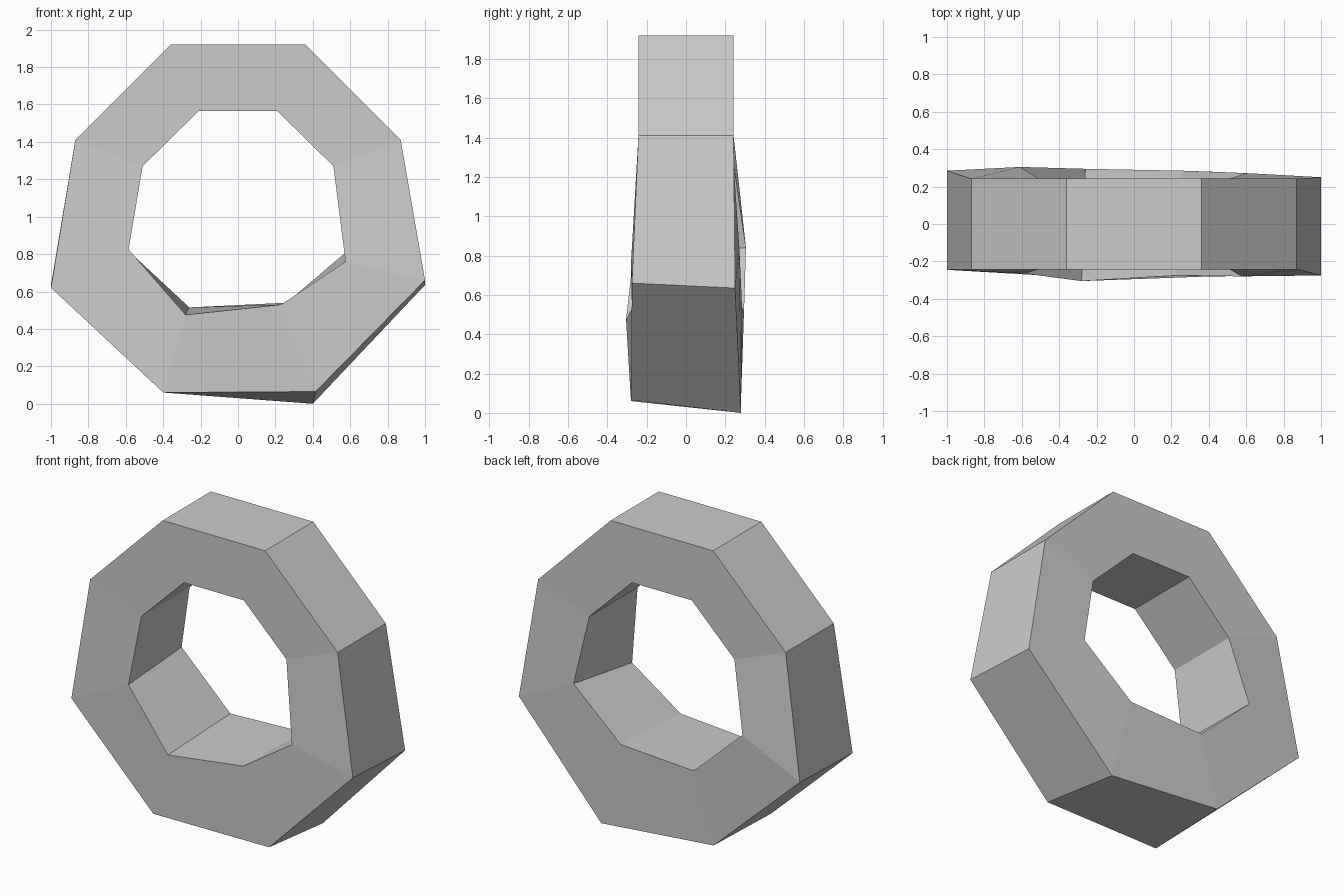
import bpy
import bmesh

cube = bpy.data.objects.get("Cube")
if cube:
    bpy.data.objects.remove(cube, do_unlink=True)

# Single flat grey material
grey = bpy.data.materials.new("light grey")
grey.use_nodes = True
colour = (0.6, 0.6, 0.6, 1.0)
grey.diffuse_color = colour
grey.node_tree.nodes["Principled BSDF"].inputs["Base Color"].default_value = colour


def make_loop(bm, upper, lower, depth):
    """Eight-sided loop: a symmetric upper half, then the skewed lower half."""
    (top_x, top_z), (side_x, side_z) = upper
    points = [(-side_x, depth, side_z), (-top_x, depth, top_z),
              (top_x, depth, top_z), (side_x, depth, side_z)] + lower
    return [bm.verts.new(point) for point in points]


def bridge(bm, first, second):
    """Join two loops with a band of quads."""
    count = len(first)
    for i in range(count):
        j = (i + 1) % count
        bm.faces.new((first[i], first[j], second[j], second[i]))


# Upper halves as (x, z); lower halves run right, bottom right, bottom left, left
outer_upper = ((0.36, 1.92), (0.87, 1.41))
inner_upper = ((0.21, 1.565), (0.51, 1.27))
half_depth = 0.242

outer_front_low = [(1, -0.275, 0.66), (0.415, -0.28, 0.065),
                   (-0.4, -0.28, 0.06), (-1, -0.245, 0.62)]
outer_back_low = [(1, 0.25, 0.635), (0.4, 0.28, 0),
                  (-0.39, 0.28, 0.07), (-1, 0.285, 0.635)]
inner_front_low = [(0.575, -0.28, 0.76), (0.23, -0.275, 0.53),
                   (-0.28, -0.305, 0.475), (-0.585, -0.265, 0.825)]
inner_back_low = [(0.6, 0.272, 0.83), (0.26, 0.285, 0.54),
                  (-0.26, 0.295, 0.515), (-0.61, 0.305, 0.84)]

# Ring: four loops bridged into front, hole, back and rim bands
bm = bmesh.new()
loops = [
    make_loop(bm, outer_upper, outer_front_low, -half_depth),
    make_loop(bm, inner_upper, inner_front_low, -half_depth),
    make_loop(bm, inner_upper, inner_back_low, half_depth),
    make_loop(bm, outer_upper, outer_back_low, half_depth),
]
for index, loop in enumerate(loops):
    bridge(bm, loop, loops[(index + 1) % len(loops)])
bmesh.ops.recalc_face_normals(bm, faces=bm.faces)

mesh = bpy.data.meshes.new("octagonal_ring")
bm.to_mesh(mesh)
bm.free()
mesh.materials.append(grey)
ring = bpy.data.objects.new("octagonal_ring", mesh)
bpy.context.collection.objects.link(ring)
